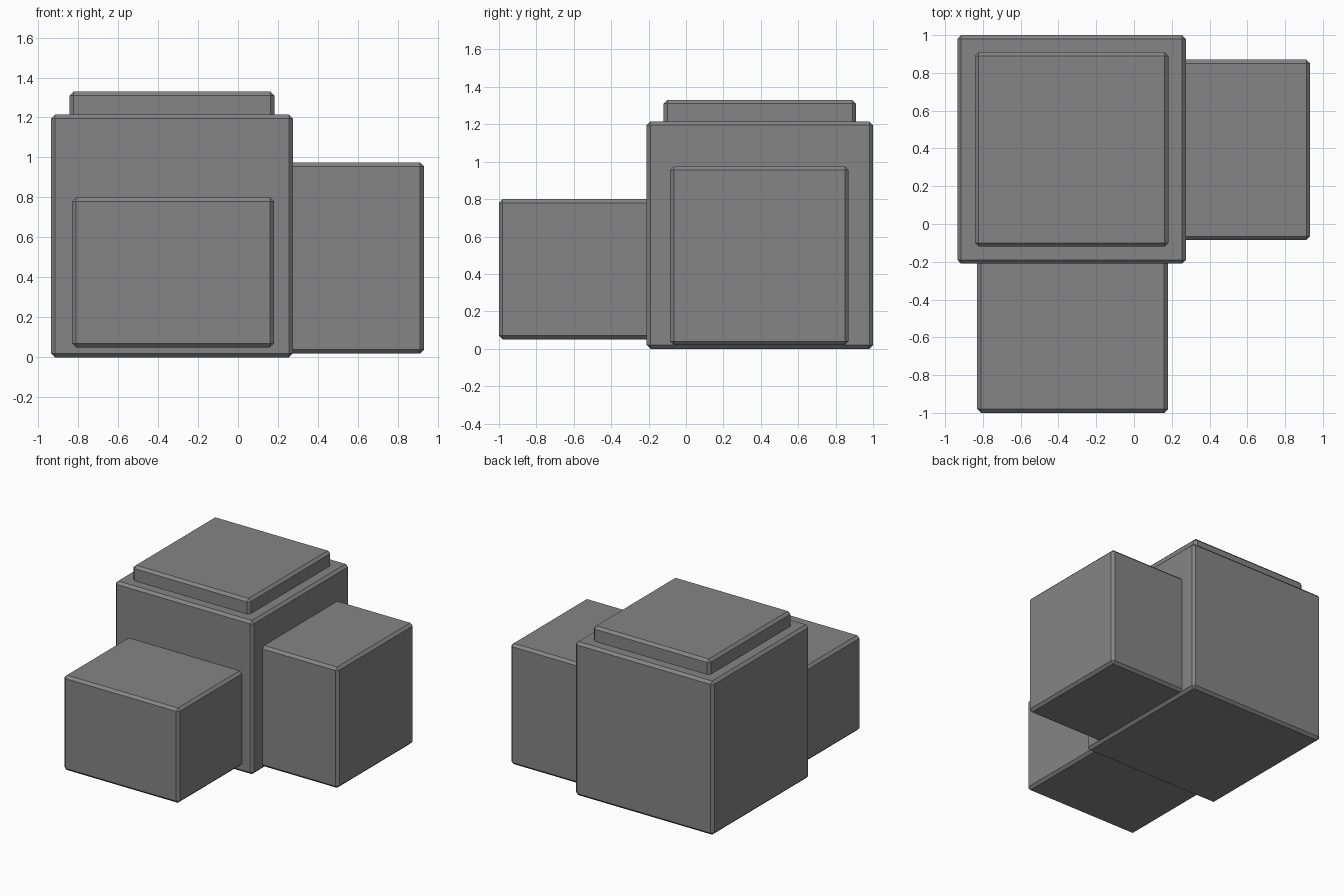
import bpy

if "Cube" in bpy.data.objects:
    bpy.data.objects.remove(bpy.data.objects["Cube"])

grey = bpy.data.materials.new("dark_grey")
grey.diffuse_color = (0.235, 0.235, 0.235, 1)
grey.use_nodes = True
grey.node_tree.nodes["Principled BSDF"].inputs["Base Color"].default_value = grey.diffuse_color


def block(name, lo, hi, bevel=0.02):
    """Chamfered box spanning two opposite corners."""
    bpy.ops.mesh.primitive_cube_add(size=1)
    ob = bpy.context.object
    ob.name = name
    for v in ob.data.vertices:
        v.co = [(a + b) / 2 + c * (b - a) for a, b, c in zip(lo, hi, v.co)]
    ob.data.materials.append(grey)
    mod = ob.modifiers.new("chamfer", 'BEVEL')
    mod.width = bevel
    mod.segments = 1
    return ob


# Tall central block with a slightly inset cap on top
block("main_block", (-0.935, -0.21, 0.0), (0.274, 1.0, 1.215))
block("top_cap", (-0.842, -0.12, 1.1), (0.182, 0.91, 1.33))

# Lower wings, with their inner ends sunk into the central block
block("front_wing", (-0.83, -1.0, 0.05), (0.18, -0.11, 0.80))
block("right_wing", (0.17, -0.085, 0.02), (0.932, 0.87, 0.975))
